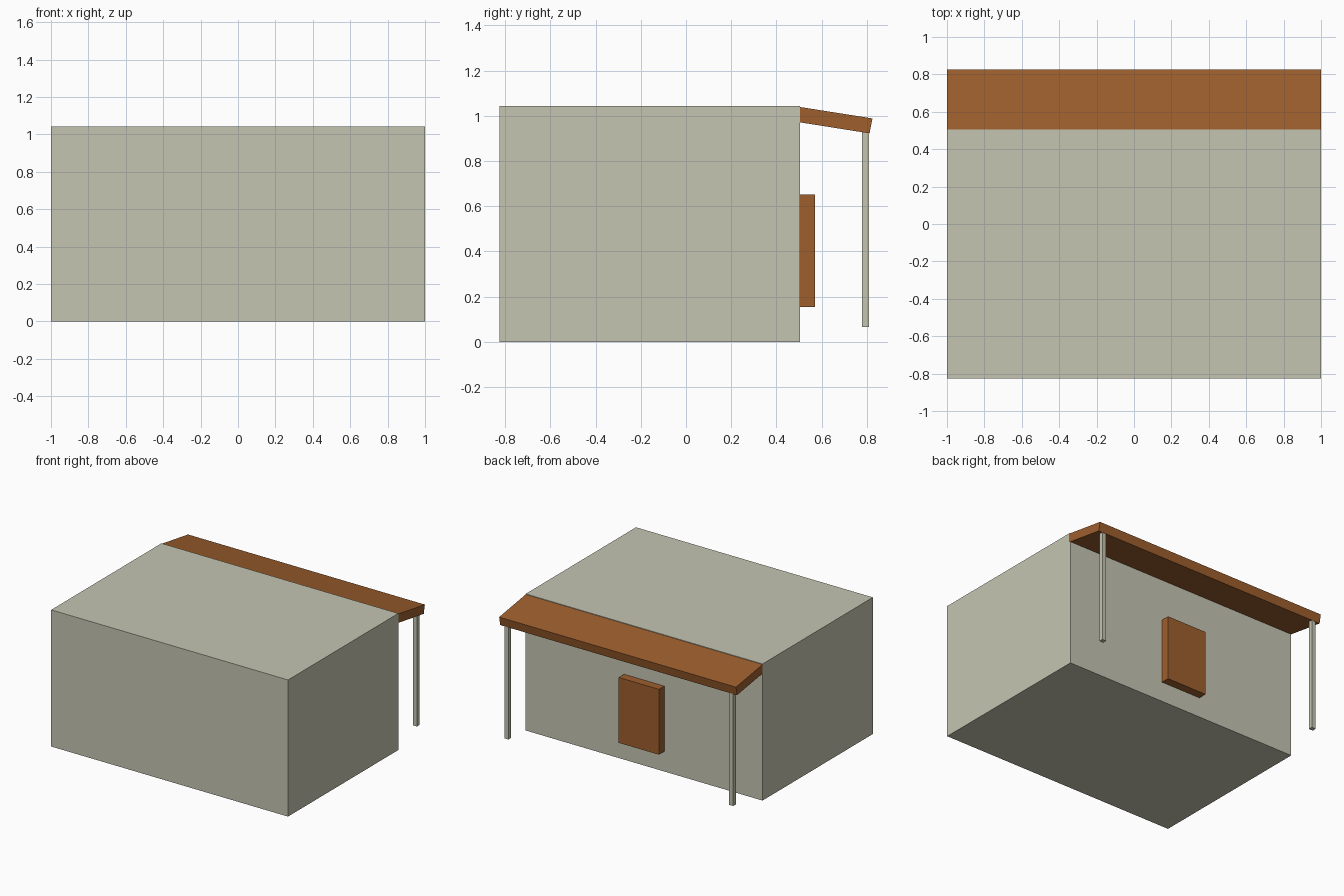
import bpy

if "Cube" in bpy.data.objects:
    bpy.data.objects.remove(bpy.data.objects["Cube"])


def material(name, rgb):
    mat = bpy.data.materials.new(name)
    mat.diffuse_color = (*rgb, 1.0)
    mat.use_nodes = True
    mat.node_tree.nodes["Principled BSDF"].inputs["Base Color"].default_value = mat.diffuse_color
    return mat


stone = material("pale_stone", (0.56, 0.56, 0.45))
brown = material("warm_brown", (0.34, 0.114, 0.027))


def prism(name, x0, x1, profile, mat):
    """Extrude a counter-clockwise (y, z) profile from x0 to x1."""
    n = len(profile)
    verts = [(x, y, z) for x in (x0, x1) for y, z in profile]
    faces = [tuple(reversed(range(n))), tuple(range(n, 2 * n))]
    faces += [(i, (i + 1) % n, n + (i + 1) % n, n + i) for i in range(n)]
    mesh = bpy.data.meshes.new(name)
    mesh.from_pydata(verts, [], faces)
    mesh.materials.append(mat)
    obj = bpy.data.objects.new(name, mesh)
    bpy.context.collection.objects.link(obj)
    return obj


def box(name, x, y, z, mat):
    profile = [(y[0], z[0]), (y[1], z[0]), (y[1], z[1]), (y[0], z[1])]
    return prism(name, x[0], x[1], profile, mat)


# Main building block
box("building", (-1, 1), (-0.825, 0.505), (0, 1.043), stone)

# Sloping porch roof, its upper end let into the wall
prism("porch_roof", -1, 1,
      [(0.49, 0.973), (0.812, 0.922), (0.825, 0.988), (0.49, 1.041)], brown)

# Raised door panel on the back wall
box("door_panel", (-0.17, 0.17), (0.50, 0.57), (0.153, 0.652), brown)

# Two slim posts holding the roof, tops let into the slab
for side, (x0, x1) in (("left", (-0.966, -0.932)), ("right", (0.932, 0.966))):
    box(side + "_post", (x0, x1), (0.778, 0.81), (0.066, 0.94), stone)
